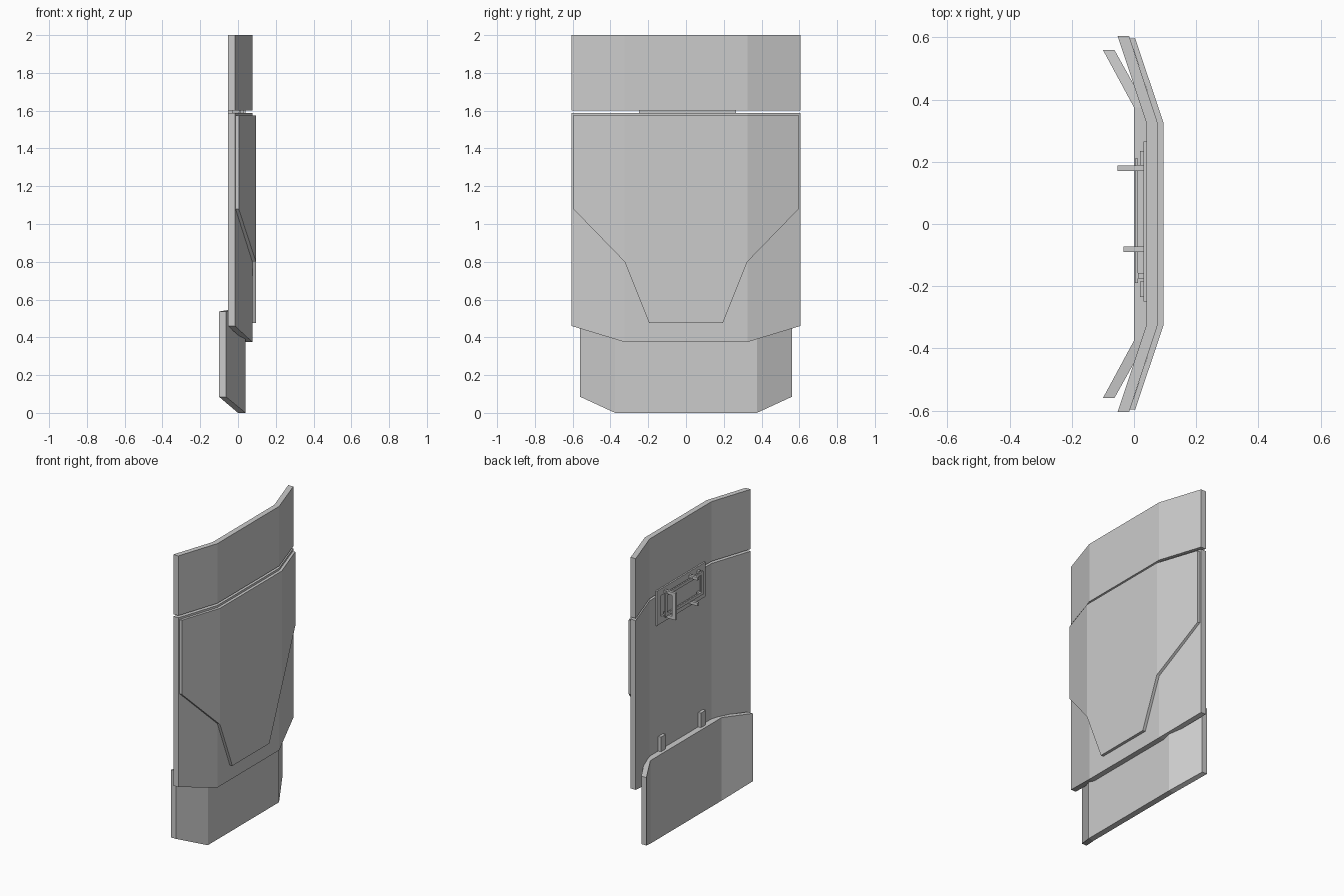
import bpy, bmesh

if "Cube" in bpy.data.objects:
    bpy.data.objects.remove(bpy.data.objects["Cube"])


def finish(bm, name):
    bmesh.ops.recalc_face_normals(bm, faces=bm.faces)
    mesh = bpy.data.meshes.new(name)
    bm.to_mesh(mesh)
    bm.free()
    ob = bpy.data.objects.new(name, mesh)
    bpy.context.collection.objects.link(ob)
    return ob


def bent_panel(name, half):
    """half: columns (y, x_back, x_front, z_bottom, z_top) from centre to edge, mirrored in y."""
    cols = [(-c[0],) + c[1:] for c in reversed(half)] + half
    bm = bmesh.new()
    rings = [[bm.verts.new(p) for p in ((xb, y, z0), (xf, y, z0), (xf, y, z1), (xb, y, z1))]
             for y, xb, xf, z0, z1 in cols]
    for a, b in zip(rings, rings[1:]):
        for i in range(4):
            j = (i + 1) % 4
            bm.faces.new((a[i], a[j], b[j], b[i]))
    bm.faces.new(rings[0])
    bm.faces.new(rings[-1])
    return finish(bm, name)


def boxes(name, spans):
    """One object from boxes given as (x0, x1, y0, y1, z0, z1)."""
    bm = bmesh.new()
    for x0, x1, y0, y1, z0, z1 in spans:
        for v in bmesh.ops.create_cube(bm, size=1)['verts']:
            v.co = (x1 if v.co.x > 0 else x0, y1 if v.co.y > 0 else y0, z1 if v.co.z > 0 else z0)
    return finish(bm, name)


def frame(name, x0, x1, y0, y1, z0, z1, w):
    return boxes(name, [(x0, x1, y0, y0 + w, z0, z1), (x0, x1, y1 - w, y1, z0, z1),
                        (x0, x1, y0 + w, y1 - w, z0, z0 + w), (x0, x1, y0 + w, y1 - w, z1 - w, z1)])


# Shield panels
bent_panel("upper_panel", [(.325, .04, .076, 1.602, 2), (.605, -.053, -.016, 1.602, 2)])
bent_panel("main_panel", [(.325, .04, .076, .375, 1.588), (.605, -.053, -.016, .46, 1.588)])
bent_panel("front_armour_plate", [(.195, .076, .095, .475, 1.574), (.325, .076, .095, .8, 1.574),
                                  (.597, -.013, .004, 1.08, 1.574)])
bent_panel("lower_panel", [(.375, 0, .04, 0, .553), (.56, -.1, -.063, .085, .537)])

# Mounting bracket on the back
frame("bracket_base", .03, .04, -.25, .265, 1.4, 1.63, .045)
frame("bracket_ring", .004, .013, -.19, .21, 1.445, 1.6, .02)
boxes("bracket_posts", [(.013, .032, y, y + .018, z, z + .018)
                        for y in (-.175, .172) for z in (1.447, 1.59)])

# Grip and arm rest
boxes("grip", [(-.053, -.03, .171, .188, 1.43, 1.61),
               (-.03, .03, .171, .188, 1.59, 1.61), (-.03, .03, .171, .188, 1.43, 1.45)])
boxes("arm_rest", [(-.033, .032, -.09, -.073, 1.59, 1.61), (-.033, .032, -.09, -.073, 1.42, 1.44)])

# Clips joining the lower panel
boxes("lower_clips", [(.02, .04, y - .025, y + .025, .5, .65) for y in (-.21, .21)])
